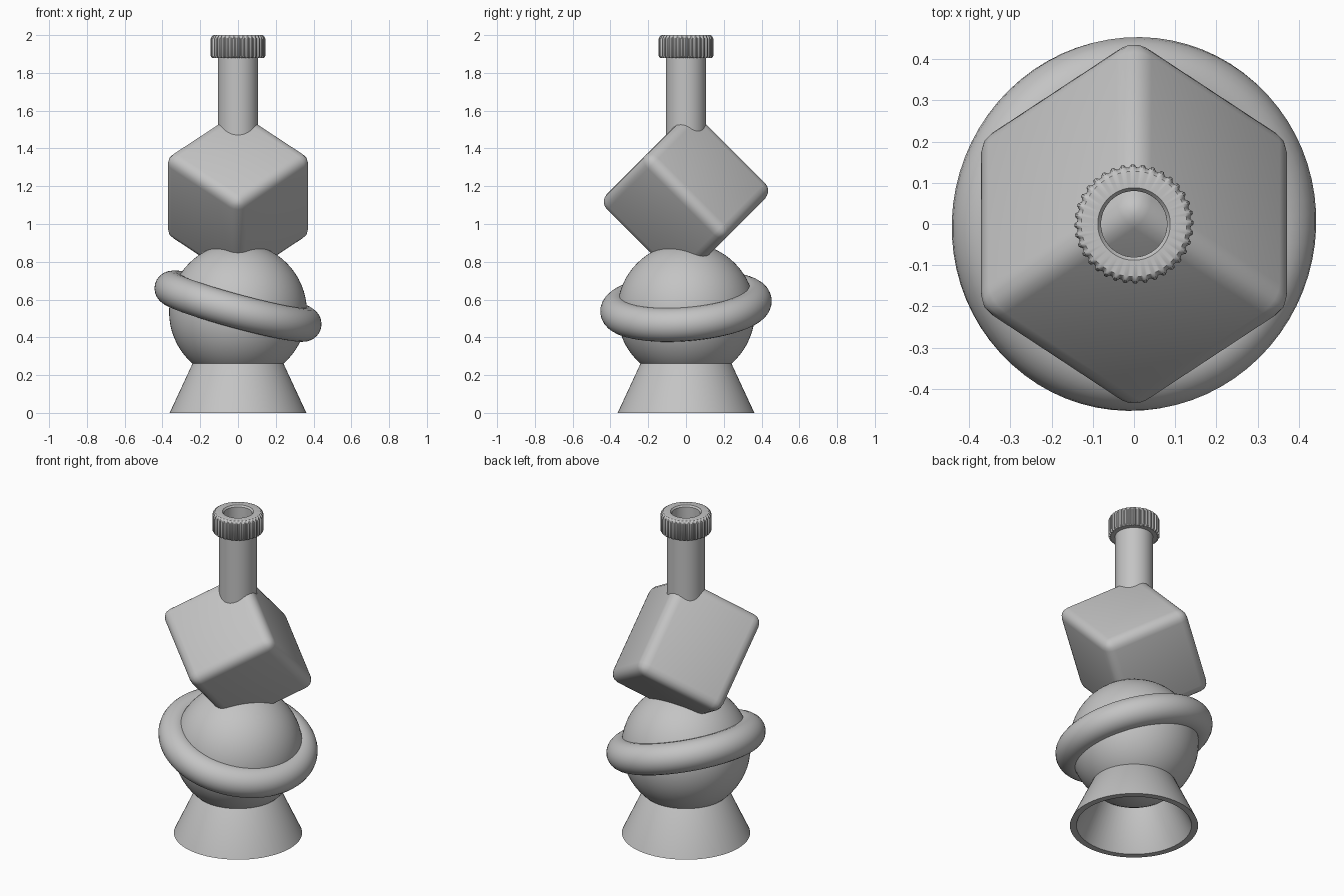
import bpy, bmesh, math
from mathutils import Matrix, Vector

if "Cube" in bpy.data.objects:
    bpy.data.objects.remove(bpy.data.objects["Cube"])

grey = bpy.data.materials.new("plain grey")
grey.diffuse_color = (0.55, 0.55, 0.55, 1)
grey.use_nodes = True
grey.node_tree.nodes["Principled BSDF"].inputs["Base Color"].default_value = grey.diffuse_color


def finish(bm, name, angle=35):
    bmesh.ops.recalc_face_normals(bm, faces=bm.faces)
    me = bpy.data.meshes.new(name)
    bm.to_mesh(me)
    bm.free()
    me.materials.append(grey)
    ob = bpy.data.objects.new(name, me)
    bpy.context.collection.objects.link(ob)
    bpy.ops.object.select_all(action='DESELECT')
    ob.select_set(True)
    bpy.context.view_layer.objects.active = ob
    bpy.ops.object.shade_smooth_by_angle(angle=math.radians(angle))
    return ob


def lathe(name, profile, n=64, ribs=0.0):
    """Revolve a closed (radius, z) loop; ribs pulls every other pair of outer columns in."""
    bm = bmesh.new()
    rings = []
    for i in range(n):
        a = 2 * math.pi * i / n
        ring = []
        for r, z in profile:
            if r > 0.13 and i % 4 >= 2:
                r -= ribs
            ring.append(bm.verts.new((r * math.cos(a), r * math.sin(a), z)))
        rings.append(ring)
    m = len(profile)
    for i in range(n):
        p, q = rings[i], rings[(i + 1) % n]
        for j in range(m):
            k = (j + 1) % m
            bm.faces.new((p[j], q[j], q[k], p[k]))
    return finish(bm, name)


# Flared hollow foot
lathe("foot", [(0.362, 0), (0.232, 0.28), (0.21, 0.30), (0.205, 0.24), (0.325, 0)])

# Ball
bm = bmesh.new()
bmesh.ops.create_uvsphere(bm, u_segments=64, v_segments=32, radius=0.365,
                          matrix=Matrix.Translation((0, 0, 0.535)))
finish(bm, "ball")

# Tilted ring round the ball
bm = bmesh.new()
R, r, nu, nv = 0.365, 0.09, 72, 24
grid = [[bm.verts.new(((R + r * math.cos(v * 2 * math.pi / nv)) * math.cos(u * 2 * math.pi / nu),
                       (R + r * math.cos(v * 2 * math.pi / nv)) * math.sin(u * 2 * math.pi / nu),
                       r * math.sin(v * 2 * math.pi / nv)))
         for v in range(nv)] for u in range(nu)]
for u in range(nu):
    for v in range(nv):
        u2, v2 = (u + 1) % nu, (v + 1) % nv
        bm.faces.new((grid[u][v], grid[u2][v], grid[u2][v2], grid[u][v2]))
tilt = Vector((0.27, -0.08, 1)).to_track_quat('Z', 'Y').to_matrix().to_4x4()
bm.transform(Matrix.Translation((0, 0, 0.565)) @ tilt)
finish(bm, "ring")

# Rounded cube balanced on a corner
bm = bmesh.new()
bmesh.ops.create_cube(bm, size=1)
bm.transform(Matrix.Diagonal((0.56, 0.56, 0.61, 1)))
bmesh.ops.bevel(bm, geom=list(bm.edges), offset=0.06, segments=4, profile=0.5, affect='EDGES')
bm.transform(Matrix.Translation((0, 0, 1.147)) @ Matrix.Rotation(math.radians(45), 4, 'X')
             @ Matrix.Diagonal((1, 0.93, 1, 1)) @ Matrix.Rotation(math.radians(45), 4, 'Z'))
finish(bm, "tilted_cube")

# Hollow neck and ribbed lip
lathe("neck", [(0.107, 1.42), (0.107, 1.90), (0.08, 1.90), (0.08, 1.42)])
lathe("ribbed_lip", [(0.10, 1.88), (0.138, 1.88), (0.145, 1.89), (0.145, 1.98),
                     (0.138, 1.995), (0.128, 2.0), (0.088, 2.0), (0.08, 1.99), (0.08, 1.88)],
      n=144, ribs=0.007)
